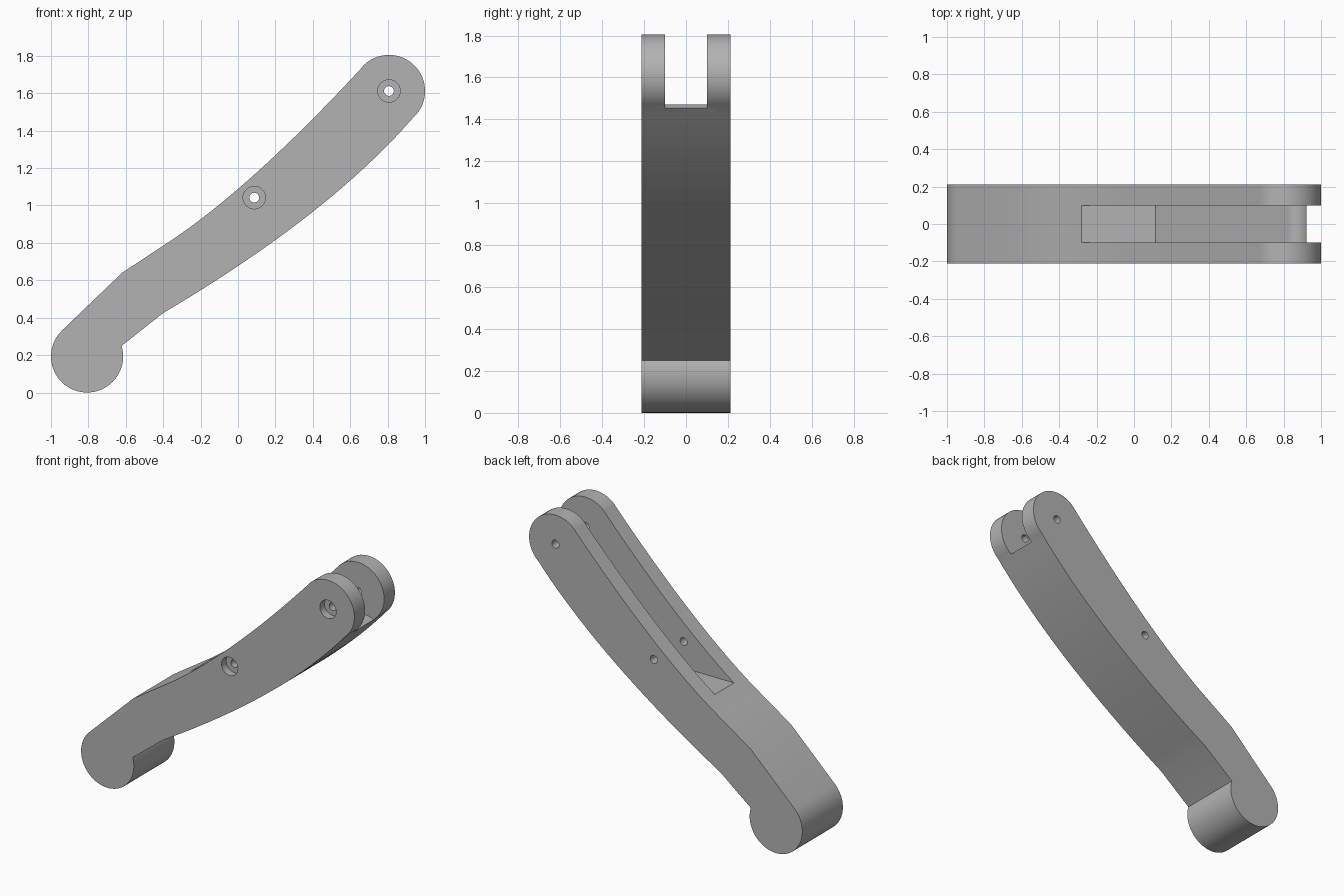
import bpy, bmesh, math
from mathutils import Vector

default = bpy.data.objects.get("Cube")
if default:
    bpy.data.objects.remove(default)

HALF_WIDTH = 0.212
SLOT_HALF = 0.1
RADIUS = 0.193
FOOT = Vector((-0.807, 0.193))
PIVOT = Vector((0.807, 1.612))
MID_HOLE = Vector((0.087, 1.042))

grey = bpy.data.materials.new("plain_grey")
grey.use_nodes = True
grey.diffuse_color = (0.45, 0.45, 0.45, 1)
grey.node_tree.nodes["Principled BSDF"].inputs["Base Color"].default_value = grey.diffuse_color


def arc(center, radius, start, end, steps):
    """Points on an arc, angles in degrees."""
    angles = [math.radians(start + (end - start) * i / steps) for i in range(steps + 1)]
    return [center + radius * Vector((math.cos(a), math.sin(a))) for a in angles]


def bend(a, b, c, steps=20):
    """Points on a quadratic curve from a to c, pulled towards b."""
    a, b, c = Vector(a), Vector(b), Vector(c)
    ts = [i / steps for i in range(steps + 1)]
    return [a * (1 - t) ** 2 + b * 2 * t * (1 - t) + c * t * t for t in ts]


def prism(name, outline, y0, y1):
    """Extrude an x-z outline from y0 to y1."""
    bm = bmesh.new()
    face = bm.faces.new([bm.verts.new((p[0], y0, p[1])) for p in outline])
    new = bmesh.ops.extrude_face_region(bm, geom=[face])["geom"]
    verts = [v for v in new if isinstance(v, bmesh.types.BMVert)]
    bmesh.ops.translate(bm, verts=verts, vec=(0, y1 - y0, 0))
    bmesh.ops.recalc_face_normals(bm, faces=bm.faces)
    mesh = bpy.data.meshes.new(name)
    bm.to_mesh(mesh)
    bm.free()
    mesh.materials.append(grey)
    obj = bpy.data.objects.new(name, mesh)
    bpy.context.collection.objects.link(obj)
    return obj


def cut(target, cutter):
    """Subtract the cutter and discard it."""
    cutter.hide_render = True
    mod = target.modifiers.new(cutter.name, 'BOOLEAN')
    mod.operation = 'DIFFERENCE'
    mod.solver = 'EXACT'
    mod.object = cutter
    bpy.context.view_layer.objects.active = target
    bpy.ops.object.modifier_apply(modifier=mod.name)
    bpy.data.objects.remove(cutter)


# Arm outline: round foot, bent lower edge, round fork end, bent upper edge
outline = arc(FOOT, RADIUS, 133, 377, 40)
outline += bend((-0.4, 0.425), (0.48, 0.945), (0.934, 1.467))
outline += arc(PIVOT, RADIUS, -46, 135, 32)
outline += bend((0.66, 1.735), (0.05, 1.075), (-0.4, 0.785))
outline.append(Vector((-0.62, 0.64)))
arm = prism("lever_arm", outline, -HALF_WIDTH, HALF_WIDTH)

# Slot with a level step, a sloping floor and a rounded lip
slot = [(-0.287, 0.866), (0.115, 0.866)]
slot += bend((0.82, 1.45), (0.865, 1.49), (0.92, 1.457), 8)
slot += [(1.2, 1.2), (1.2, 2), (-0.287, 2)]
cut(arm, prism("slot_cutter", slot, -SLOT_HALF, SLOT_HALF))

# Pin holes, counterbored on the front
for center in (MID_HOLE, PIVOT):
    cut(arm, prism("pin_cutter", arc(center, 0.026, 0, 345, 23), -0.5, 0.5))
    cut(arm, prism("bore_cutter", arc(center, 0.06, 0, 350, 35), -0.5, -HALF_WIDTH + 0.05))

bpy.ops.object.select_all(action='DESELECT')
arm.select_set(True)
bpy.context.view_layer.objects.active = arm
bpy.ops.object.shade_smooth_by_angle(angle=math.radians(25))
